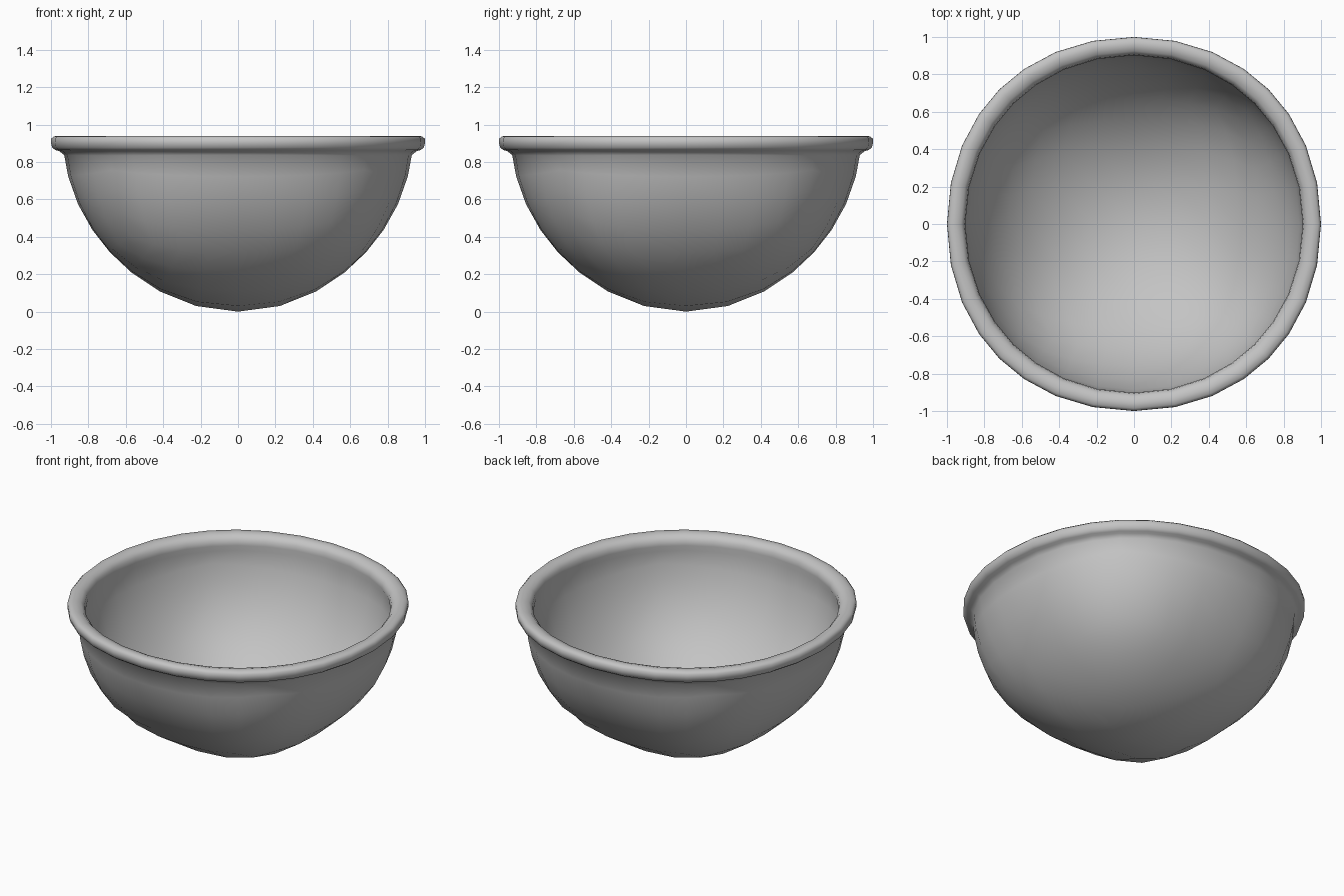
import bpy, bmesh, math

cube = bpy.data.objects.get("Cube")
if cube:
    bpy.data.objects.remove(cube, do_unlink=True)

CENTRE = 0.935       # height of the middle of the rounded form


def corner(around):
    """0 on the axes, 1 on the diagonals."""
    return math.sin(2 * around) ** 2


def add_shell(bm, radius, spread):
    """Slightly boxy half sphere on a cube grid, open at the top."""
    part = bmesh.new()
    bmesh.ops.create_cube(part, size=2)
    bmesh.ops.subdivide_edges(part, edges=part.edges[:], cuts=7, use_grid_fill=True)
    upper = [v for v in part.verts if v.co.z > 0.01]
    bmesh.ops.delete(part, geom=upper, context='VERTS')
    for v in part.verts:
        # Even out the grid, then place it by angle from the bottom
        x, y, z = (0.5 * c + 0.5 * math.tan(c * math.pi / 4) for c in v.co)
        polar = math.atan2(math.hypot(x, y), -z)
        around = math.atan2(y, x)
        polar += math.radians(3 * math.sin(2 * polar) - 6 * (polar / (math.pi / 2)) ** 8)
        # Flatten the lower curve and swell the four corners
        lower = math.sin(2 * polar) ** 2
        swell = (spread + 0.055 * lower) * math.sin(polar) ** 2
        reach = radius - 0.013 * lower + swell * corner(around)
        ring = reach * math.sin(polar)
        v.co = (ring * math.cos(around), ring * math.sin(around),
                CENTRE - reach * math.cos(polar))
    mesh = bpy.data.meshes.new("shell_part")
    part.to_mesh(mesh)
    part.free()
    bm.from_mesh(mesh)
    bpy.data.meshes.remove(mesh)


# Outer wall
bm = bmesh.new()
add_shell(bm, 0.935, 0.03)

# Rolled rim, grown ring by ring: radius, height, extra reach on the diagonals
edges = [e for e in bm.edges if e.is_boundary]
rim = [(0.955, 0.858, 0.025), (0.977, 0.864, 0.02), (0.993, 0.877, 0.018),
       (1.0, 0.9, 0.018), (0.999, 0.924, 0.018), (0.985, 0.937, 0.018),
       (0.957, 0.94, 0.016), (0.925, 0.931, 0.012), (0.907, 0.907, 0.008),
       (0.902, 0.875, 0.008)]
for radius, height, spread in rim:
    grown = bmesh.ops.extrude_edge_only(bm, edges=edges)["geom"]
    edges = [g for g in grown if isinstance(g, bmesh.types.BMEdge)]
    for v in (g for g in grown if isinstance(g, bmesh.types.BMVert)):
        around = math.atan2(v.co.y, v.co.x)
        ring = radius + spread * corner(around)
        v.co = (ring * math.cos(around), ring * math.sin(around), height)

# Inner wall, joined to the rim
add_shell(bm, 0.91, 0.012)
bmesh.ops.bridge_loops(bm, edges=[e for e in bm.edges if e.is_boundary])
bmesh.ops.recalc_face_normals(bm, faces=bm.faces[:])
for face in bm.faces:
    face.smooth = True

mesh = bpy.data.meshes.new("bowl")
bm.to_mesh(mesh)
bm.free()
bowl = bpy.data.objects.new("bowl", mesh)
bpy.context.collection.objects.link(bowl)

# Plain grey finish
grey = bpy.data.materials.new("grey")
grey.use_nodes = True
colour = (0.55, 0.55, 0.55, 1)
grey.diffuse_color = colour
grey.node_tree.nodes["Principled BSDF"].inputs["Base Color"].default_value = colour
mesh.materials.append(grey)
